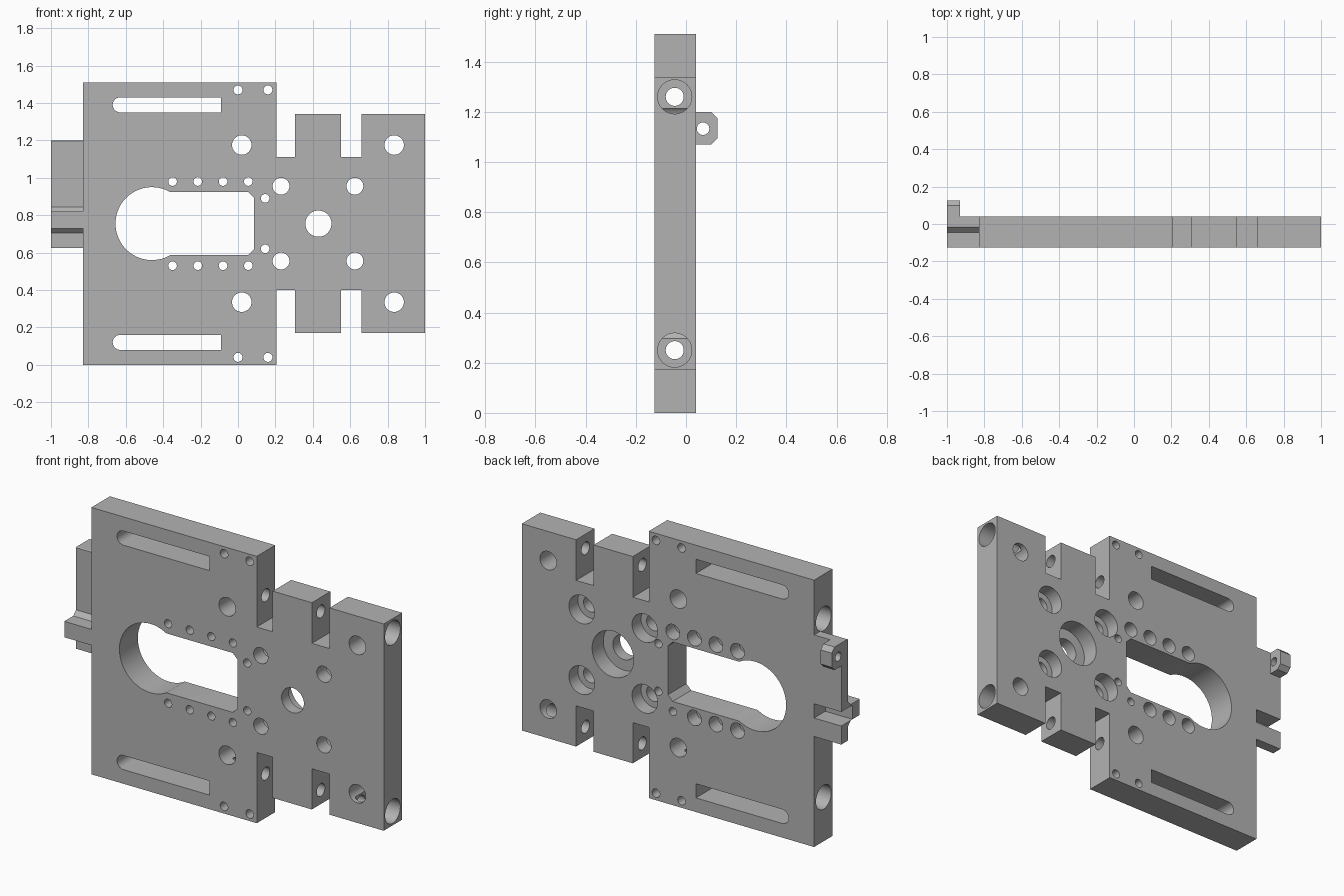
import bpy, bmesh, math
from mathutils import Matrix, Vector

cube = bpy.data.objects.get("Cube")
if cube:
    bpy.data.objects.remove(cube, do_unlink=True)

FRONT, BACK, MID_Z = -0.125, 0.04, 0.755
BORE_Y, BORE_Z = -0.045, 1.26

metal = bpy.data.materials.new("machined grey")
metal.use_nodes = True
metal.diffuse_color = (0.45, 0.45, 0.45, 1)
metal.node_tree.nodes["Principled BSDF"].inputs["Base Color"].default_value = (0.45, 0.45, 0.45, 1)


def flip(z):
    return 2 * MID_Z - z


def prism(bm, points, a, b, axis="Y"):
    """Extrude a profile: (x, z) along Y, or (y, z) along X."""
    place = (lambda p, t: (p[0], t, p[1])) if axis == "Y" else (lambda p, t: (t, p[0], p[1]))
    rings = [[bm.verts.new(place(p, t)) for p in points] for t in (a, b)]
    faces = [bm.faces.new(r) for r in rings]
    n = len(points)
    for i in range(n):
        j = (i + 1) % n
        faces.append(bm.faces.new((rings[0][i], rings[0][j], rings[1][j], rings[1][i])))
    bmesh.ops.recalc_face_normals(bm, faces=faces)


def circle(cx, cz, r, start=0, end=360, n=40):
    full = end - start == 360
    steps = n if full else n + 1
    angles = [math.radians(start + (end - start) * i / n) for i in range(steps)]
    return [(cx + r * math.cos(a), cz + r * math.sin(a)) for a in angles]


def finish(name, bm):
    mesh = bpy.data.meshes.new(name)
    bm.to_mesh(mesh)
    bm.free()
    mesh.materials.append(metal)
    obj = bpy.data.objects.new(name, mesh)
    bpy.context.scene.collection.objects.link(obj)
    return obj


def carve(target, cutters):
    """Cut the target with each helper, then remove the helpers."""
    for cutter in cutters:
        cutter.hide_render = True
        mod = target.modifiers.new("cut", "BOOLEAN")
        mod.operation, mod.solver, mod.object = "DIFFERENCE", "EXACT", cutter
    graph = bpy.context.evaluated_depsgraph_get()
    mesh = bpy.data.meshes.new_from_object(target.evaluated_get(graph))
    target.modifiers.clear()
    target.data = mesh
    mesh.materials.clear()
    mesh.materials.append(metal)
    for cutter in cutters:
        bpy.data.objects.remove(cutter, do_unlink=True)


def smooth(obj):
    bpy.ops.object.select_all(action="DESELECT")
    obj.select_set(True)
    bpy.context.view_layer.objects.active = obj
    bpy.ops.object.shade_smooth_by_angle(angle=math.radians(30))


def bore_cutter(parts):
    """Cylinders along X at both bore heights, from (radius, start, end)."""
    bm = bmesh.new()
    for z in (BORE_Z, flip(BORE_Z)):
        for r, a, b in parts:
            prism(bm, circle(BORE_Y, z, r), a, b, "X")
    return finish("bore_cutter", bm)


# Plate outline: wide body with a notched neck, mirrored top to bottom
upper = [(1, 1.34), (0.66, 1.34), (0.66, 1.11), (0.55, 1.11), (0.55, 1.34),
         (0.305, 1.34), (0.305, 1.11), (0.205, 1.11), (0.205, 1.51), (-0.83, 1.51)]
lower = [(x, flip(z)) for x, z in reversed(upper)]
bm = bmesh.new()
prism(bm, upper + lower, FRONT, BACK)
plate = finish("mounting_plate", bm)

# Through holes, slots and the keyhole window
small = [(x, 0.98) for x in (-0.35, -0.215, -0.08, 0.055)]
medium = [(0.23, 0.955), (0.625, 0.955)]
holes = [(p, 0.023) for p in small + [(0.145, 0.89)]]
holes += [(p, 0.045) for p in medium]
holes += [((0.0, 1.47), 0.024), ((0.16, 1.47), 0.024)]
holes += [((0.02, 1.175), 0.052), ((0.835, 1.175), 0.052)]
through = bmesh.new()
for (x, z), r in holes:
    for h in (z, flip(z)):
        prism(through, circle(x, h, r, n=32), -0.3, 0.3)
prism(through, circle(0.43, MID_Z, 0.07), -0.3, 0.3)
for z in (1.39, flip(1.39)):
    slot = circle(-0.63, z, 0.04, 90, 270, 20) + [(-0.09, z - 0.04), (-0.09, z + 0.04)]
    prism(through, slot, -0.3, 0.3)
half, c = 0.168, 0.03
open_angle = math.degrees(math.asin(half / 0.195))
window = circle(-0.46, MID_Z, 0.195, open_angle, 360 - open_angle, 48)
window += [(0.085 - c, MID_Z - half), (0.085, MID_Z - half + c),
           (0.085, MID_Z + half - c), (0.085 - c, MID_Z + half)]
prism(through, window, -0.3, 0.3)

# Counterbores sunk from the back
sunk = bmesh.new()
spots = [(p, 0.043) for p in small] + [(p, 0.08) for p in medium]
for (x, z), r in spots:
    for h in (z, flip(z)):
        if h < MID_Z and x == small[-1][0]:
            continue
        prism(sunk, circle(x, h, r), BACK - 0.08, 0.2)
prism(sunk, circle(0.43, MID_Z, 0.13, n=48), BACK - 0.1, 0.2)

carve(plate, [finish("hole_cutter", through), finish("counterbore_cutter", sunk),
              bore_cutter([(0.036, -1.3, 1.3)]),
              bore_cutter([(0.068, -1.3, -0.63), (0.068, 0.8, 1.3)])])
smooth(plate)

# Side bracket: thin flange with a forward jog that leaves a groove behind
flange = [(-0.02, 1.2), (-0.02, 0.845), (-0.045, 0.82), (FRONT, 0.82), (FRONT, 0.73),
          (-0.045, 0.73), (-0.02, 0.705), (-0.02, 0.625), (BACK, 0.625), (BACK, 0.73),
          (-0.06, 0.73), (-0.06, 0.81), (BACK, 0.81), (BACK, 1.2)]
bm = bmesh.new()
prism(bm, flange, -1, -0.83, "X")
bracket = finish("side_bracket", bm)
carve(bracket, [bore_cutter([(0.068, -1.3, -0.6)])])
smooth(bracket)

# Chamfered lug with a cross hole
bm = bmesh.new()
prism(bm, [(BACK, 1.07), (0.1, 1.07), (0.125, 1.095), (0.125, 1.175), (0.1, 1.2), (BACK, 1.2)],
      -1, -0.93, "X")
lug = finish("bracket_lug", bm)
bm = bmesh.new()
prism(bm, circle(0.068, 1.133, 0.025, n=32), -1.2, -0.7, "X")
carve(lug, [finish("lug_cutter", bm)])
smooth(lug)
